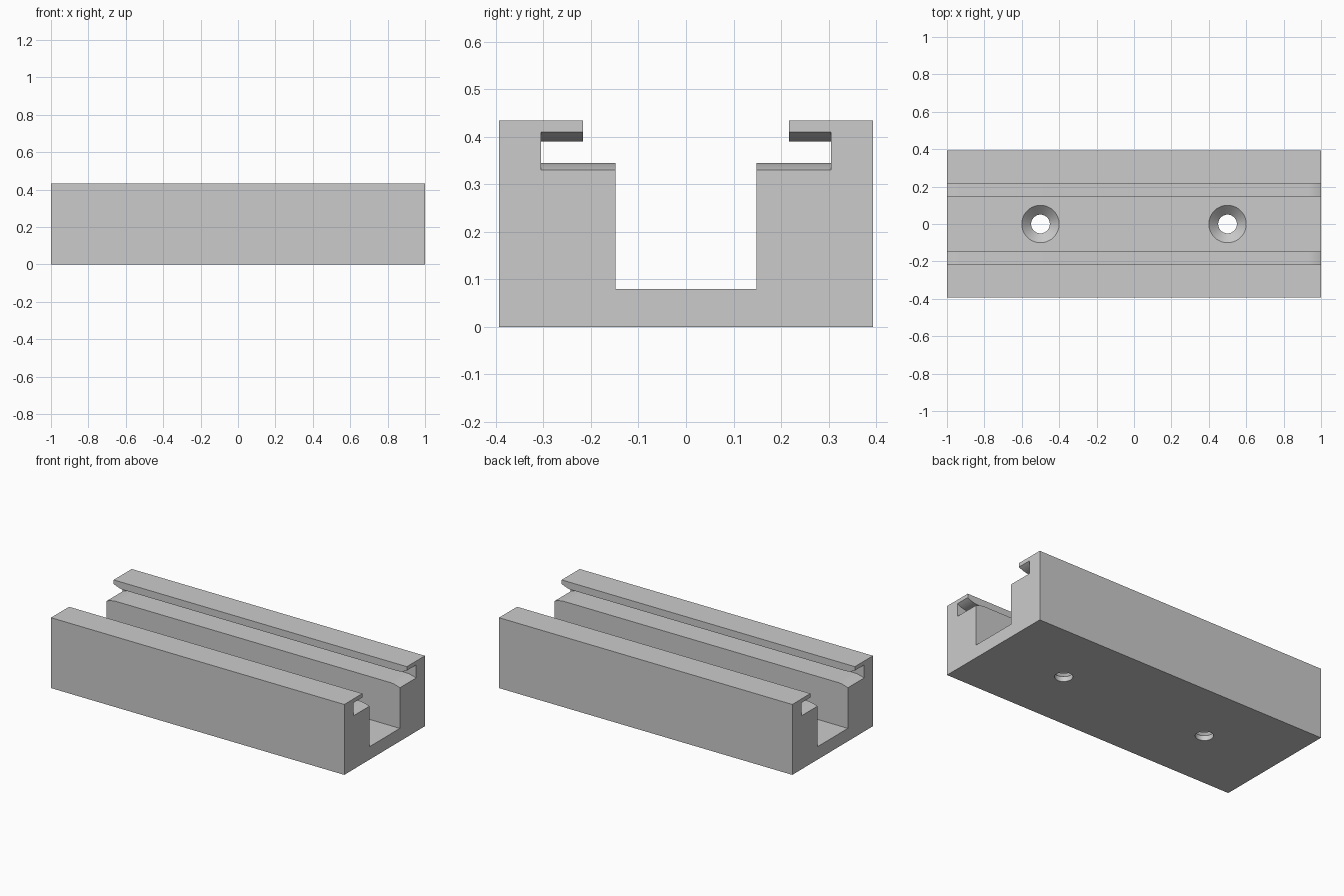
import bpy, bmesh, math

cube = bpy.data.objects.get("Cube")
if cube:
    bpy.data.objects.remove(cube, do_unlink=True)

grey = bpy.data.materials.new("plain_grey")
grey.use_nodes = True
colour = (0.6, 0.6, 0.6, 1)
grey.diffuse_color = colour
grey.node_tree.nodes["Principled BSDF"].inputs["Base Color"].default_value = colour

HALF_W, HEIGHT = 0.393, 0.434
FLOOR_Z, CHANNEL = 0.08, 0.148          # central channel
SLOT_Y, LIP_Y = 0.305, 0.217            # side slots under the lips
FLARE = 0.07                            # length of the rounded slot mouths
STEPS = 10


def make_object(name, bm):
    bmesh.ops.recalc_face_normals(bm, faces=bm.faces)
    mesh = bpy.data.meshes.new(name)
    bm.to_mesh(mesh)
    bm.free()
    mesh.materials.append(grey)
    obj = bpy.data.objects.new(name, mesh)
    bpy.context.collection.objects.link(obj)
    return obj


def section(t):
    """Cross-section; t is 0 in the middle and 1 at the end faces."""
    low, high = 0.345 - 0.015 * t, 0.39 + 0.02 * t
    half = [(CHANNEL, FLOOR_Z), (CHANNEL, low), (SLOT_Y, low), (SLOT_Y, high),
            (LIP_Y, high), (LIP_Y, HEIGHT), (HALF_W, HEIGHT), (HALF_W, 0)]
    return half + [(-y, z) for y, z in reversed(half)]


# Rail body: the section lofted along x, with slots that widen at both ends
bm = bmesh.new()
flare = [(1 - FLARE + FLARE * i / STEPS, (i / STEPS) ** 2) for i in range(STEPS + 1)]
stations = [(-x, t) for x, t in reversed(flare)] + flare
rings = [[bm.verts.new((x, y, z)) for y, z in section(t)] for x, t in stations]
for a, b in zip(rings, rings[1:]):
    for i in range(len(a)):
        j = (i + 1) % len(a)
        bm.faces.new((a[i], a[j], b[j], b[i]))
bm.faces.new(rings[0])
bm.faces.new(rings[-1])
bmesh.ops.recalc_face_normals(bm, faces=bm.faces)
bmesh.ops.dissolve_limit(bm, angle_limit=0.001, verts=bm.verts, edges=bm.edges)
rail = make_object("slotted_rail", bm)

# Countersunk screw holes
HOLE = [(0.05, -0.05), (0.05, 0.03), (0.1, FLOOR_Z), (0.1, 0.2)]
SEGMENTS = 48
bm = bmesh.new()
for cx in (-0.5, 0.5):
    loops = []
    for r, z in HOLE:
        angles = [math.tau * k / SEGMENTS for k in range(SEGMENTS)]
        loops.append([bm.verts.new((cx + r * math.cos(a), r * math.sin(a), z))
                      for a in angles])
    for a, b in zip(loops, loops[1:]):
        for i in range(SEGMENTS):
            j = (i + 1) % SEGMENTS
            bm.faces.new((a[i], a[j], b[j], b[i]))
    bm.faces.new(loops[0])
    bm.faces.new(loops[-1])
cutter = make_object("screw_hole_cutter", bm)
cutter.hide_render = True

cut = rail.modifiers.new("screw_holes", "BOOLEAN")
cut.operation = "DIFFERENCE"
cut.solver = "EXACT"
cut.object = cutter

bpy.ops.object.select_all(action="DESELECT")
rail.select_set(True)
bpy.context.view_layer.objects.active = rail
bpy.ops.object.modifier_apply(modifier=cut.name)
bpy.data.objects.remove(cutter, do_unlink=True)
bpy.ops.object.shade_smooth_by_angle(angle=math.radians(30))
